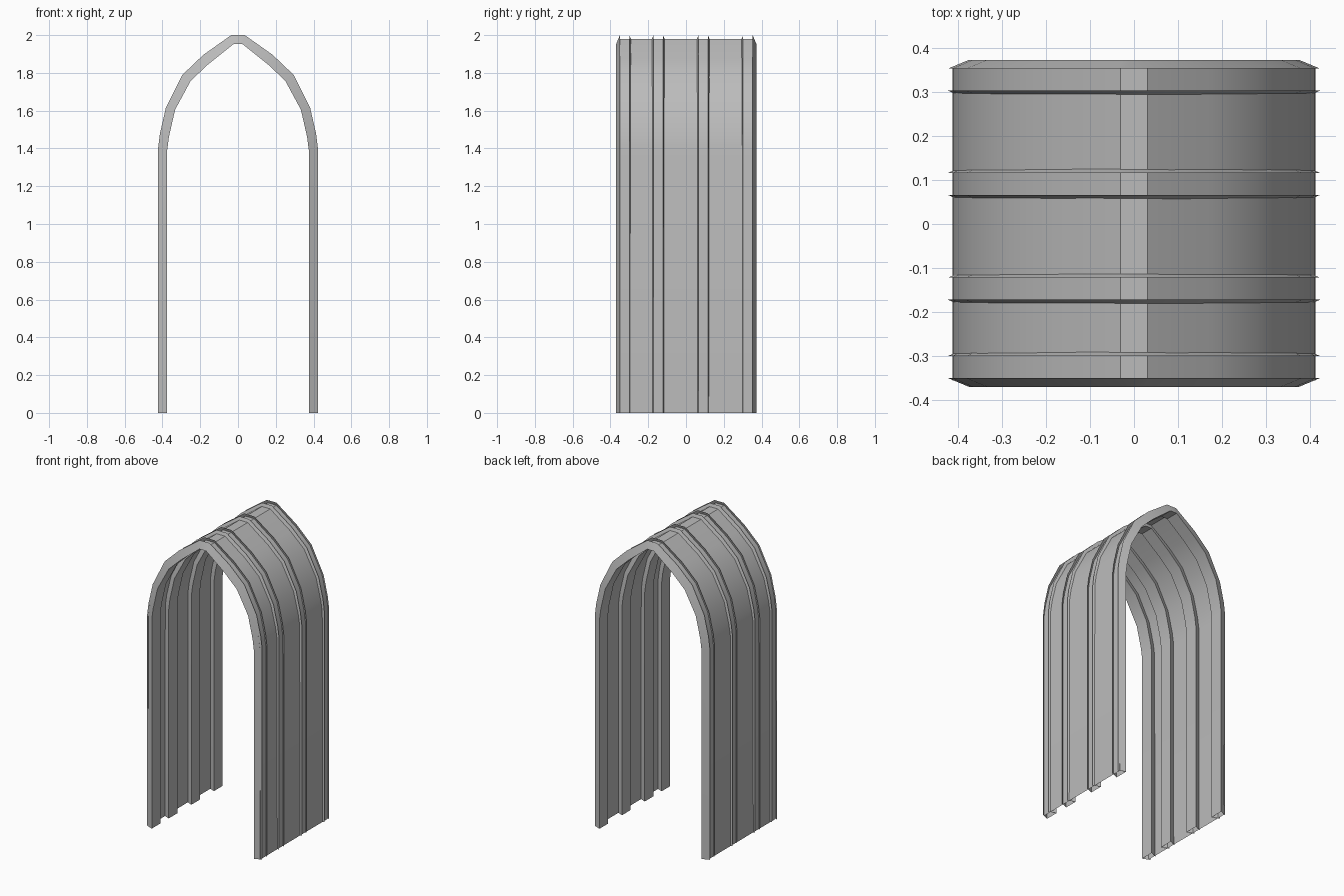
import bpy
import bmesh
from mathutils import Vector

cube = bpy.data.objects.get("Cube")
if cube:
    bpy.data.objects.remove(cube, do_unlink=True)

# Single flat grey
grey = bpy.data.materials.new("steel_grey")
grey.use_nodes = True
colour = (0.5, 0.5, 0.5, 1)
grey.diffuse_color = colour
grey.node_tree.nodes["Principled BSDF"].inputs["Base Color"].default_value = colour

# Half arch profiles (x, z), foot to crown
OUTER = [(.423, 0), (.423, 1.4), (.413, 1.48), (.382, 1.615),
         (.294, 1.79), (.184, 1.895), (.036, 2.0)]
INNER = [(.375, 0), (.375, 1.39), (.366, 1.46), (.333, 1.605),
         (.251, 1.757), (.162, 1.842), (.024, 1.952)]


def full_arch(half):
    """Mirror a half profile into a foot-to-foot arch."""
    return half + [(-x, z) for x, z in reversed(half)]


def blend(start, end):
    """Profile between outer and inner, depth varying from foot to crown."""
    result = []
    for i, (o, n) in enumerate(zip(OUTER, INNER)):
        t = start + (end - start) * i / (len(OUTER) - 1)
        result.append(tuple(Vector(o).lerp(Vector(n), t)))
    return result


def loft(name, rails):
    """Skin neighbouring arches, each given as (half profile, y)."""
    bm = bmesh.new()
    rows = [[bm.verts.new((x, y, z)) for x, z in full_arch(half)]
            for half, y in rails]
    for a, b in zip(rows, rows[1:]):
        for i in range(len(a) - 1):
            bm.faces.new((a[i], a[i + 1], b[i + 1], b[i]))
    mesh = bpy.data.meshes.new(name)
    bm.to_mesh(mesh)
    bm.free()
    mesh.materials.append(grey)
    obj = bpy.data.objects.new(name, mesh)
    bpy.context.collection.objects.link(obj)
    bpy.ops.object.select_all(action='DESELECT')
    obj.select_set(True)
    bpy.context.view_layer.objects.active = obj
    bpy.ops.object.shade_smooth_by_angle(angle=0.56)
    return obj


# Thin vaulted skin, wound so that its normals face outward
skin = blend(.22, .42)
loft("vault_skin", [(skin, .358), (skin, -.356)])

# Open channel ribs, wider on the inside, lips standing proud of the skin
RIBS = {"front_rib": -.325, "front_middle_rib": -.147,
        "back_middle_rib": .091, "back_rib": .328}
for name, y in RIBS.items():
    loft(name, [(OUTER, y + .025), (INNER, y + .045),
                (INNER, y - .045), (OUTER, y - .025)][::-1])
